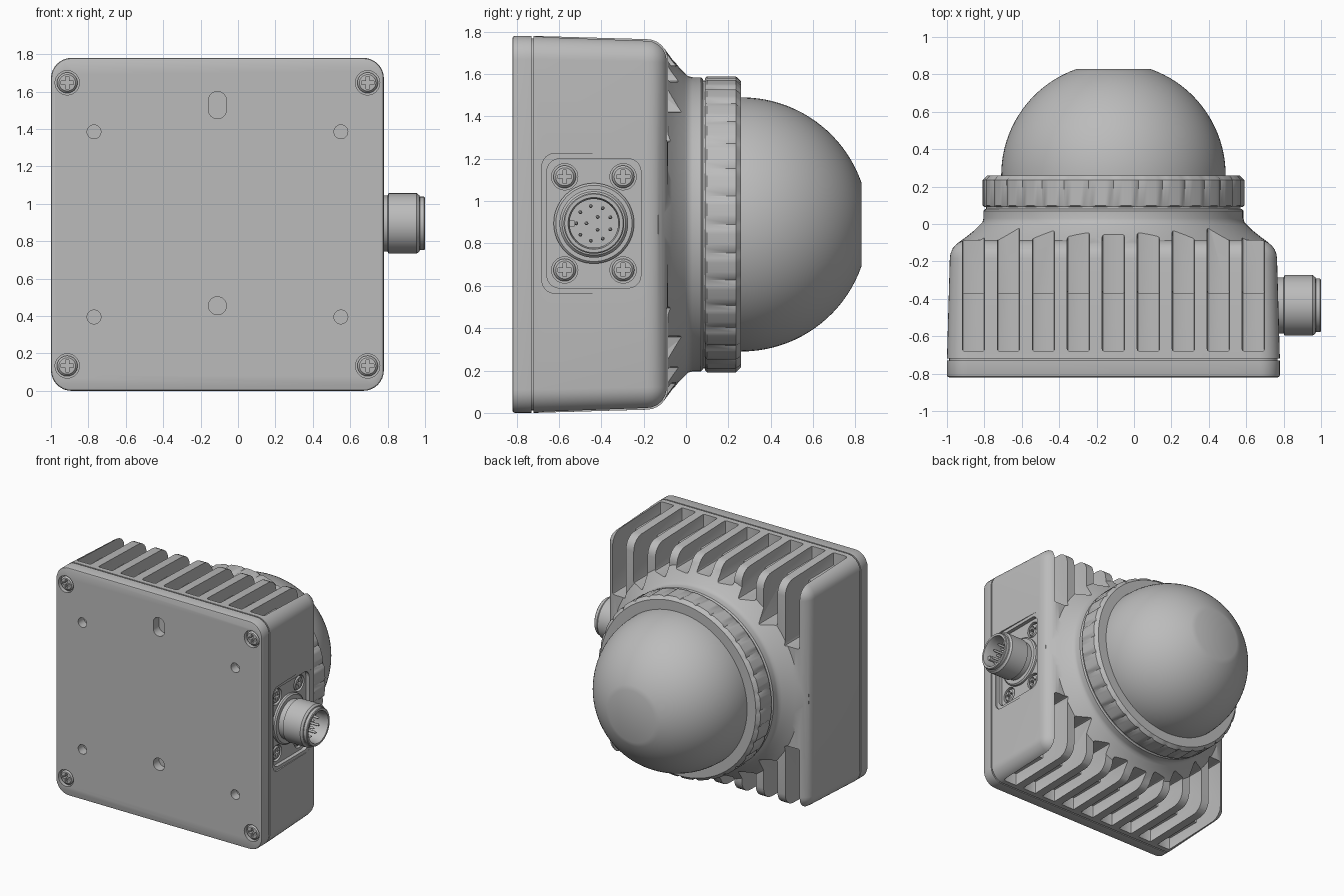
import bpy, bmesh, math
from mathutils import Matrix, Vector

if "Cube" in bpy.data.objects:
    bpy.data.objects.remove(bpy.data.objects["Cube"], do_unlink=True)

CX, CZ = -0.11, 0.89          # centre of the housing
FRONT = Matrix.Rotation(math.pi / 2, 4, 'X')
BACK = Matrix.Rotation(-math.pi / 2, 4, 'X')
SIDE = Matrix.Rotation(math.pi / 2, 4, 'Y')

grey = bpy.data.materials.new("metal_grey")
grey.use_nodes = True
GREY = (0.5, 0.5, 0.5, 1)
grey.diffuse_color = GREY
grey.node_tree.nodes["Principled BSDF"].inputs["Base Color"].default_value = GREY


def make(name, bm):
    bmesh.ops.recalc_face_normals(bm, faces=bm.faces)
    me = bpy.data.meshes.new(name)
    bm.to_mesh(me)
    bm.free()
    me.materials.append(grey)
    ob = bpy.data.objects.new(name, me)
    bpy.context.collection.objects.link(ob)
    return ob


def bevel(bm, edges, width, segments=4):
    bmesh.ops.bevel(bm, geom=list(edges), offset=width, segments=segments,
                    profile=0.5, affect='EDGES')


def along(edge, axis):
    d = edge.verts[0].co - edge.verts[1].co
    return abs(d[axis]) > 0.9 * d.length


def box(lo, hi, axis=1, radius=0.0):
    """Box with the edges along one axis rounded."""
    lo, hi = Vector(lo), Vector(hi)
    bm = bmesh.new()
    bmesh.ops.create_cube(bm, size=1)
    for v in bm.verts:
        v.co = (lo + hi) / 2 + Vector(a * b for a, b in zip(v.co, hi - lo))
    if radius:
        bevel(bm, [e for e in bm.edges if along(e, axis)], radius, 8)
    return bm


def lathe(name, profile, turn, at, steps=64, closed=False, radius=None):
    """Spin (radius, height) points round local z; end caps unless closed."""
    bm = bmesh.new()
    rings = []
    for k, (r, h) in enumerate(profile):
        ring = []
        for i in range(steps):
            a = 2 * math.pi * i / steps
            q = radius(k, i, r) if radius else r
            ring.append(bm.verts.new((q * math.cos(a), q * math.sin(a), h)))
        rings.append(ring)
    pairs = list(zip(rings, rings[1:]))
    if closed:
        pairs.append((rings[-1], rings[0]))
    else:
        bm.faces.new(rings[0])
        bm.faces.new(rings[-1])
    for a, b in pairs:
        for i in range(steps):
            j = (i + 1) % steps
            bm.faces.new((a[i], a[j], b[j], b[i]))
    bm.transform(Matrix.Translation(at) @ turn)
    return make(name, bm)


def combine(ob, tools, operation='DIFFERENCE'):
    """Apply booleans one by one and remove the tools."""
    for t in tools:
        m = ob.modifiers.new("cut", 'BOOLEAN')
        m.object, m.operation, m.solver = t, operation, 'EXACT'
    deps = bpy.context.evaluated_depsgraph_get()
    me = bpy.data.meshes.new_from_object(ob.evaluated_get(deps))
    ob.modifiers.clear()
    ob.data = me
    for t in tools:
        bpy.data.objects.remove(t, do_unlink=True)


def drill(turn, at, r, depth):
    return lathe("drill", [(r, -depth), (r, 0.05)], turn, at, 32)


def screw(name, turn, at, r):
    """Domed head with a cross recess."""
    head = lathe(name, [(r, -0.05), (r, -0.012), (r * 0.8, 0), (r * 0.3, 0.002)],
                 turn, at, 32)
    tools = []
    for w, l in ((0.17, 0.6), (0.6, 0.17)):
        bm = box((-w * r, -l * r, -0.03), (w * r, l * r, 0.05))
        bm.transform(Matrix.Translation(at) @ turn)
        tools.append(make("cross", bm))
    combine(head, tools)


# Main housing with drafted sides and a rounded back edge
bm = box((CX - 0.89, -0.72, 0), (CX + 0.89, -0.085, 2 * CZ), 1, 0.11)
for v in bm.verts:
    if v.co.y > -0.3:
        v.co.x = CX + (v.co.x - CX) * 0.983
        v.co.z = CZ + (v.co.z - CZ) * 0.983
bevel(bm, [e for e in bm.edges if all(v.co.y > -0.1 for v in e.verts)], 0.1, 6)
housing = make("housing", bm)

# Flared neck blended into the housing
flare = [(0.84, -0.3), (0.86, -0.13), (0.83, -0.1), (0.785, -0.067), (0.745, -0.035),
         (0.715, -0.005), (0.7, 0.01), (0.695, 0.03), (0.695, 0.07), (0.685, 0.08)]
combine(housing, [lathe("neck", flare, BACK, (CX, 0, CZ), 96)], 'UNION')

# Cooling slots over the top and bottom, wrapping onto the back
tools = []
for i in range(-4, 5):
    dx = abs(i) * 0.187
    end = 0.39 if abs(i) == 4 else math.sqrt(0.77 ** 2 - dx ** 2)
    path = [(-0.68, 1.1), (-0.68, 0.79), (-0.37, 0.79), (-0.37, min(end, 0.74)),
            (0.2, min(end, 0.74)), (0.2, 1.1)]
    if end > 0.74:
        path[3:5] = [(-0.37, end), (0.2, end)]
    for s in (1, -1):
        bm = bmesh.new()
        x = CX + i * 0.187
        f = bm.faces.new([bm.verts.new((x - 0.06, y, CZ + s * z)) for y, z in path])
        ext = bmesh.ops.extrude_face_region(bm, geom=[f])["geom"]
        for v in ext:
            if isinstance(v, bmesh.types.BMVert):
                v.co.x += 0.12
        # round the slot ends and floor
        bmesh.ops.recalc_face_normals(bm, faces=bm.faces)
        bevel(bm, [e for e in bm.edges if not along(e, 0)
                   and any(v.co.y < 0 for v in e.verts)], 0.012, 2)
        tools.append(make("slot", bm))

# Connector recess in the left side
CY, CONZ = -0.435, 0.895
for hy, hz, floor in ((0.245, 0.33, 0.765), (0.222, 0.305, 0.735)):
    tools.append(make("recess", box((floor, CY - hy, CONZ - hz),
                                    (0.9, CY + hy, CONZ + hz), 0, 0.06)))
side_spots = [(0.735, CY + a * 0.138, CONZ + b * 0.22) for a in (-1, 1) for b in (-1, 1)]
for at in side_spots:
    tools.append(drill(SIDE, at, 0.062, 0.03))
combine(housing, tools)
for k, at in enumerate(side_spots):
    screw(f"connector_screw_{k + 1}", SIDE, at, 0.053)

# Gasket and front cover with its holes
make("gasket", box((CX - 0.878, -0.75, 0.012), (CX + 0.878, -0.7, 2 * CZ - 0.012), 1, 0.1))
bm = box((CX - 0.89, -0.82, 0), (CX + 0.89, -0.73, 2 * CZ), 1, 0.11)
bevel(bm, [e for e in bm.edges if all(v.co.y < -0.81 for v in e.verts)], 0.012, 2)
cover = make("front_cover", bm)
corner_spots = [(CX + a * 0.803, -0.82, CZ + b * 0.757) for a in (-1, 1) for b in (-1, 1)]
tools = [drill(FRONT, at, 0.065, 0.03) for at in corner_spots]
tools += [drill(FRONT, (CX + a * 0.66, -0.82, CZ + b * 0.495), 0.037, 0.07)
          for a in (-1, 1) for b in (-1, 1)]
tools.append(drill(FRONT, (CX, -0.82, 0.455), 0.048, 0.07))
tools.append(make("oblong", box((CX - 0.048, -0.9, 1.455), (CX + 0.048, -0.75, 1.6), 1, 0.047)))
combine(cover, tools)
for k, at in enumerate(corner_spots):
    screw(f"cover_screw_{k + 1}", FRONT, (at[0], -0.815, at[2]), 0.055)

# Grip ring with shallow notches
lathe("inner_collar", [(0.68, 0.05), (0.68, 0.12)], BACK, (CX, 0, CZ), 96)
lathe("grip_ring", [(0.58, 0.09), (0.69, 0.09), (0.7, 0.1), (0.7, 0.235), (0.675, 0.26), (0.58, 0.26)],
      BACK, (CX, 0, CZ), 192, True,
      lambda k, i, r: r - 0.012 if k in (2, 3) and i % 6 == 0 else r)

# Dome with a flat tip
tip = math.acos(0.2 / 0.6)
lathe("dome", [(0.6, 0.15)] + [(0.6 * math.cos(tip * i / 20), 0.262 + 0.6 * math.sin(tip * i / 20))
                               for i in range(21)], BACK, (CX, 0, CZ), 96)

# Round connector: flange, hollow barrel and pins
AT = (0, CY, CONZ)
lathe("connector_flange", [(0.19, 0.72), (0.19, 0.75), (0.18, 0.76), (0.12, 0.76)], SIDE, AT)
lathe("connector_barrel", [(0.12, 0.74), (0.15, 0.74), (0.15, 0.8), (0.162, 0.805), (0.162, 0.955),
                           (0.15, 0.97), (0.143, 0.972), (0.143, 0.995), (0.138, 1.0), (0.122, 1.0),
                           (0.115, 0.97), (0.115, 0.85)], SIDE, AT, 64, True)
lathe("connector_insert", [(0.12, 0.75), (0.12, 0.86)], SIDE, AT, 48)
make("connector_key", box((0.85, CY - 0.118, CONZ - 0.016), (0.96, CY - 0.09, CONZ + 0.016), 0, 0.008))
for count, ring in ((9, 0.083), (3, 0.035)):
    for i in range(count):
        a = 2 * math.pi * (i + 0.5) / count
        lathe(f"pin_{count}_{i + 1}", [(0.009, 0.85), (0.009, 0.94), (0.004, 0.95)], SIDE,
              (0, CY + ring * math.cos(a), CONZ + ring * math.sin(a)), 12)

# Smooth shading with crisp edges
bpy.ops.object.select_all(action='DESELECT')
for ob in bpy.context.collection.objects:
    if ob.type == 'MESH':
        ob.select_set(True)
        bpy.context.view_layer.objects.active = ob
bpy.ops.object.shade_smooth_by_angle(angle=math.radians(35))
